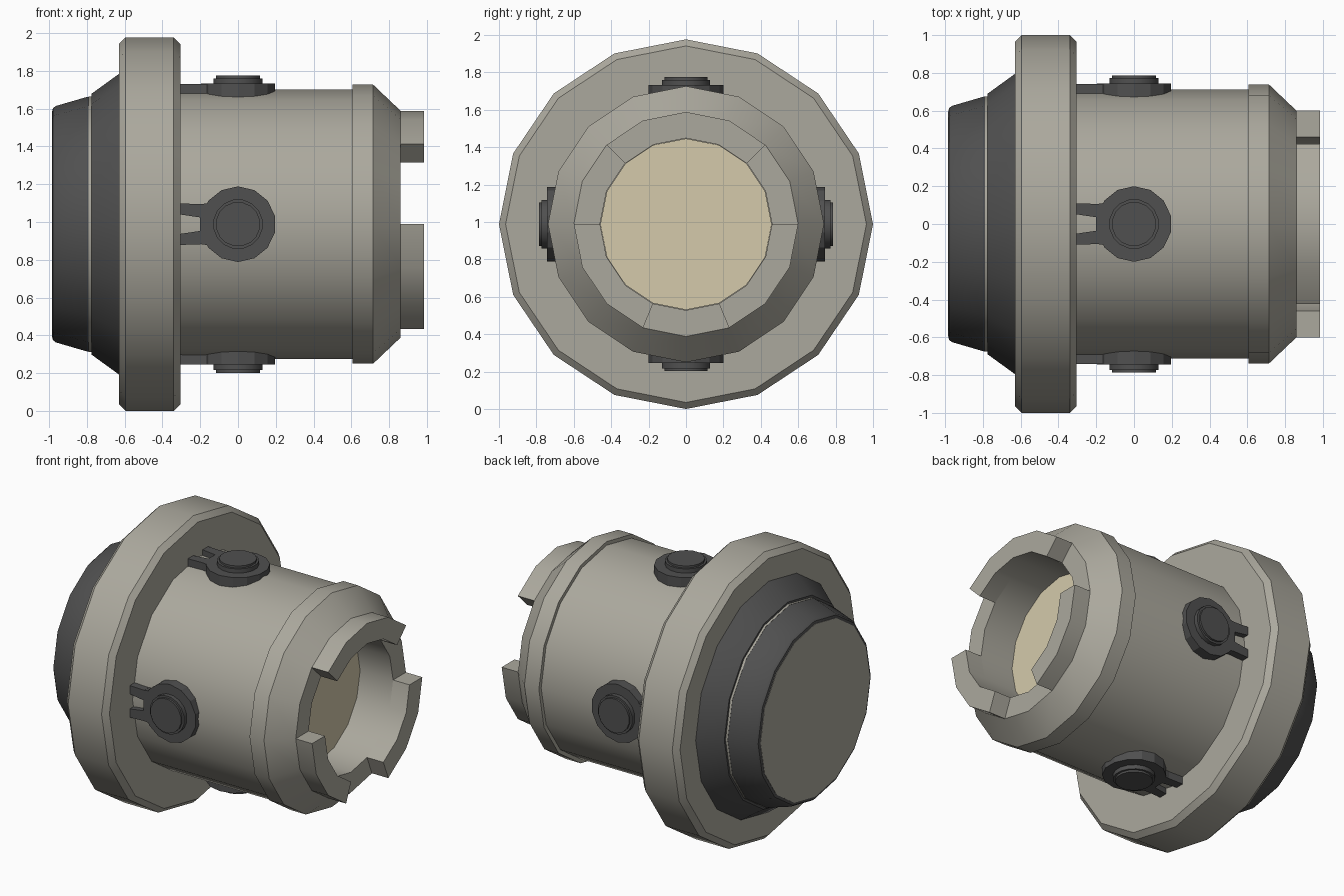
import bpy, bmesh, math
from mathutils import Matrix, Vector

cube = bpy.data.objects.get("Cube")
if cube:
    bpy.data.objects.remove(cube, do_unlink=True)

AXIS_Z = 0.988
SIDES = 16


def material(name, rgb):
    m = bpy.data.materials.new(name)
    m.use_nodes = True
    color = (*rgb, 1.0)
    m.diffuse_color = color
    m.node_tree.nodes["Principled BSDF"].inputs["Base Color"].default_value = color
    return m


metal = material("warm grey metal", (0.41, 0.395, 0.34))
dark = material("dark grey rubber", (0.08, 0.08, 0.08))
cream = material("cream glass", (0.66, 0.59, 0.41))


def finish(bm, name, mat, smooth=True):
    """Turn a bmesh into a named object centred on the barrel axis."""
    bmesh.ops.remove_doubles(bm, verts=bm.verts, dist=1e-5)
    bmesh.ops.recalc_face_normals(bm, faces=bm.faces)
    mesh = bpy.data.meshes.new(name)
    bm.to_mesh(mesh)
    bm.free()
    mesh.materials.append(mat)
    ob = bpy.data.objects.new(name, mesh)
    ob.location.z = AXIS_Z
    bpy.context.collection.objects.link(ob)
    if smooth:
        bpy.ops.object.select_all(action='DESELECT')
        ob.select_set(True)
        bpy.context.view_layer.objects.active = ob
        bpy.ops.object.shade_smooth_by_angle(angle=math.radians(28))
    return ob


def ring_point(x, r, step):
    a = math.tau * step / SIDES
    return Vector((x, r * math.cos(a), r * math.sin(a)))


def lathe(name, profile, mat, stretch=1.0):
    """Revolve (x, radius) points about the x axis; ends are capped."""
    bm = bmesh.new()
    rings = [[bm.verts.new(ring_point(x, r, i)) for i in range(SIDES)]
             for x, r in profile]
    for a, b in zip(rings, rings[1:]):
        for i in range(SIDES):
            j = (i + 1) % SIDES
            bm.faces.new((a[i], a[j], b[j], b[i]))
    bm.faces.new(rings[0])
    bm.faces.new(rings[-1])
    for v in bm.verts:
        v.co.y *= stretch
    return finish(bm, name, mat)


def tooth(name, first, last, x0=0.86, x1=0.985, inner=0.46, outer=0.6):
    """Arc-shaped block between two steps of the polygon ring."""
    bm = bmesh.new()
    loops = [[bm.verts.new(ring_point(x, r, s))
              for x, r in ((x0, inner), (x1, inner), (x1, outer), (x0, outer))]
             for s in range(first, last + 1)]
    for a, b in zip(loops, loops[1:]):
        for i in range(4):
            j = (i + 1) % 4
            bm.faces.new((a[i], a[j], b[j], b[i]))
    bm.faces.new(loops[0])
    bm.faces.new(loops[-1])
    finish(bm, name, metal)


def prism(bm, outline, low, high):
    """Extrude an outline of (x, y) points between two heights."""
    a, b = ([bm.verts.new((x, y, h)) for x, y in outline] for h in (low, high))
    bm.faces.new(a)
    bm.faces.new(b)
    for i in range(len(a)):
        j = (i + 1) % len(a)
        bm.faces.new((a[i], a[j], b[j], b[i]))
    return b


def circle(r, n):
    return [(r * math.cos(math.tau * (i + .5) / n),
             r * math.sin(math.tau * (i + .5) / n)) for i in range(n)]


# Barrel with raised collar, tapered nose and open bore
lathe("barrel", [(-0.32, 0.7125), (0.605, 0.7125), (0.605, 0.738),
                 (0.715, 0.738), (0.86, 0.6), (0.86, 0.46), (0.6, 0.46)], metal)
lathe("bore_window", [(0.602, 0.458), (0.61, 0.458)], cream)

# Crenellated rim: wide upper tooth and two lower ones
tooth("upper_tooth", 2, 6)
tooth("right_tooth", 8, 11)
tooth("left_tooth", 13, 16)

# Wide bevelled flange
lathe("flange", [(-0.63, 0.953), (-0.595, 0.988), (-0.34, 0.988),
                 (-0.305, 0.953)], metal, 1 / 0.988)

# Rubber cone, groove and end cap
lathe("rubber_cone", [(-0.62, 0.8), (-0.63, 0.795), (-0.775, 0.69)], dark)
lathe("groove_ring", [(-0.77, 0.676), (-0.79, 0.676)], metal)
lathe("rubber_bumper", [(-0.787, 0.675), (-0.8, 0.673), (-0.965, 0.625),
                        (-0.979, 0.613), (-0.983, 0.598)], dark)
lathe("end_plate", [(-0.98, 0.595), (-0.985, 0.595)], metal)

# Four forked buttons around the barrel
for k, side in enumerate(("top", "front", "bottom", "back")):
    turn = Matrix.Rotation(k * math.pi / 2, 4, 'X')

    bm = bmesh.new()
    prism(bm, circle(0.2, 14), 0.66, 0.743)
    prism(bm, [(-0.2, -0.105), (-0.1, -0.12), (-0.1, 0.12), (-0.2, 0.105)],
          0.66, 0.742)
    for s in (-1, 1):
        prism(bm, [(-0.31, s * 0.052), (-0.195, s * 0.035),
                   (-0.195, s * 0.106), (-0.31, s * 0.11)], 0.69, 0.742)
    bm.transform(turn)
    finish(bm, side + "_button_fork", dark, smooth=False)

    bm = bmesh.new()
    rim = prism(bm, circle(0.132, 16), 0.7, 0.786)
    edges = [e for e in bm.edges if all(v in rim for v in e.verts)]
    bmesh.ops.bevel(bm, geom=edges, offset=0.014, segments=2, affect='EDGES')
    bm.transform(turn)
    finish(bm, side + "_button_cap", dark)
